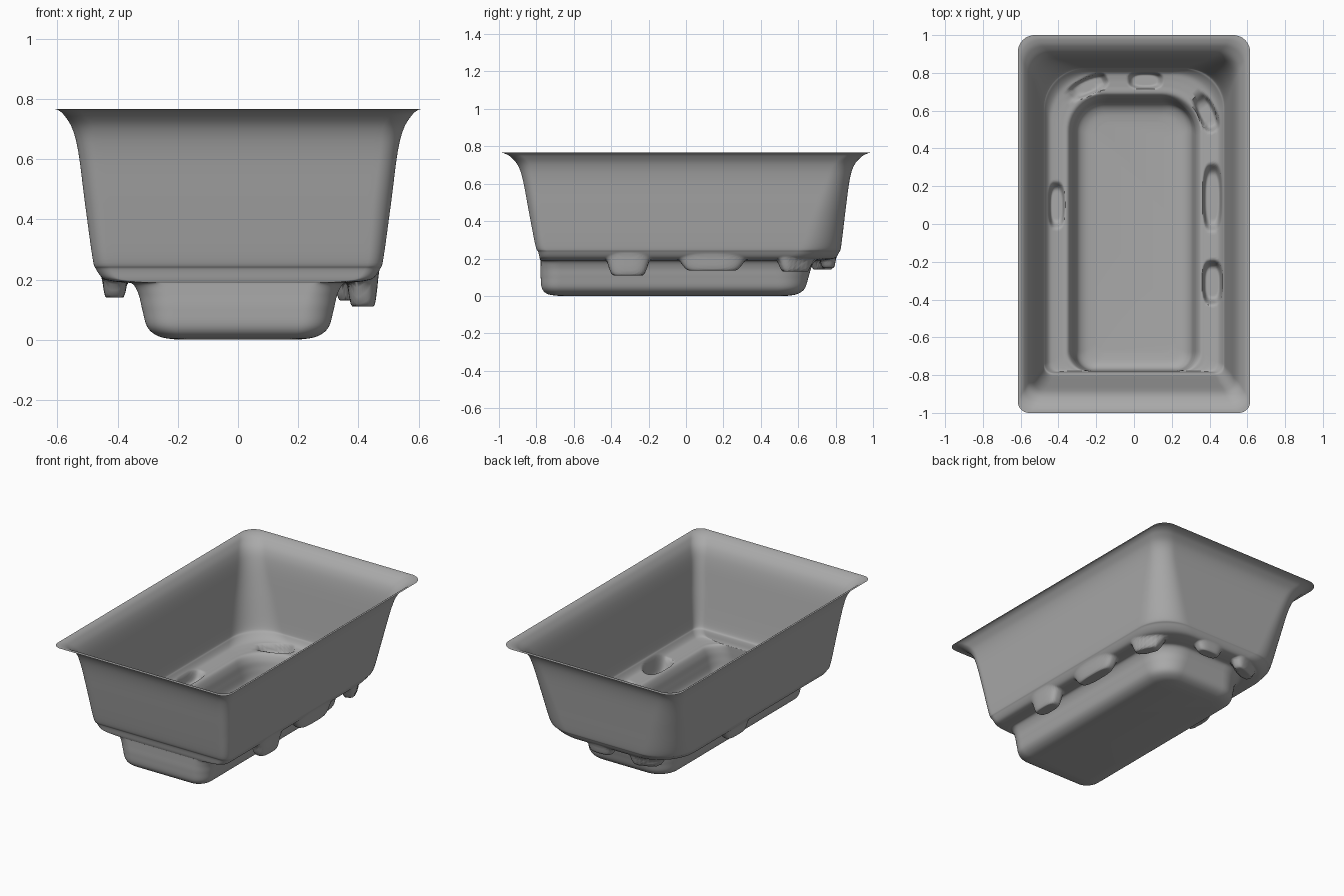
import bpy, bmesh, math
from mathutils import Vector

cube = bpy.data.objects.get("Cube")
if cube:
    bpy.data.objects.remove(cube, do_unlink=True)

grey = bpy.data.materials.new("moulded grey")
grey.use_nodes = True
colour = (0.4, 0.4, 0.4, 1)
grey.diffuse_color = colour
grey.node_tree.nodes["Principled BSDF"].inputs["Base Color"].default_value = colour

# Section outlines, bottom to rim: height, half width, front, back, front and back corner radius
SECTIONS = [
    (0, .2, -.68, .54, .05, .08),
    (.01, .26, -.74, .595, .07, .11),
    (.04, .3, -.77, .635, .09, .14),
    (.1, .318, -.777, .655, .1, .17),
    (.15, .33, -.777, .67, .1, .19),
    (.185, .35, -.777, .69, .1, .2),
    (.19, .38, -.778, .73, .08, .22),
    (.195, .42, -.78, .77, .06, .24),
    (.205, .45, -.783, .8, .05, .24),
    (.235, .472, -.79, .82, .05, .22),
    (.27, .483, -.805, .83, .05, .2),
    (.45, .508, -.84, .852, .06, .16),
    (.62, .53, -.872, .875, .06, .12),
    (.7, .55, -.9, .9, .07, .11),
    (.745, .577, -.94, .94, .07, .1),
    (.763, .598, -.975, .975, .07, .1),
    (.767, .615, -1, 1, .06, .09),
]

# Pockets pressed into the ledge: x, y, half sizes, turn in degrees, lowest z
POCKETS = [
    (.415, .14, .052, .185, 0, .135),
    (.385, .585, .05, .105, 25, .13),
    (.415, -.31, .055, .12, 0, .11),
    (-.24, .73, .11, .048, 24, .14),
    (.06, .76, .095, .045, 0, .15),
    (-.41, .1, .044, .125, 0, .14),
]


def smooth_sections(rows, steps):
    """Run a smooth spline through the section values."""
    out = []
    for i in range(len(rows) - 1):
        a, b, c, d = (rows[max(0, min(len(rows) - 1, i + k))] for k in (-1, 0, 1, 2))
        for s in range(steps):
            t = s / steps
            out.append([q + t * ((r - p) + t * ((2*p - 5*q + 4*r - e) + t * (3*q - p - 3*r + e))) / 2
                        for p, q, r, e in zip(a, b, c, d)])
    out.append(list(rows[-1]))
    return out


def outline(hx, front, back, rf, rb, corner=14):
    """Rounded rectangle, anticlockwise, with fixed point counts per side."""
    corners = [(hx - rf, front + rf, rf, -90, 110), (hx - rb, back - rb, rb, 0, 44),
               (rb - hx, back - rb, rb, 90, 110), (rf - hx, front + rf, rf, 180, 44)]
    arcs = []
    for cx, cy, r, start, _ in corners:
        angles = [math.radians(start + 90 * k / corner) for k in range(corner + 1)]
        arcs.append([Vector((cx + r * math.cos(a), cy + r * math.sin(a))) for a in angles])
    points = []
    for i, arc in enumerate(arcs):
        points += arc
        end, count = arcs[(i + 1) % 4][0], corners[i][4]
        points += [arc[-1].lerp(end, k / count) for k in range(1, count)]
    return points


def press(x, y, z):
    """Lower the ledge inside each pocket."""
    if not .165 < z < .23:
        return z
    for px, py, a, b, turn, low in POCKETS:
        c, s = math.cos(math.radians(turn)), math.sin(math.radians(turn))
        u, v = c * (x - px) + s * (y - py), c * (y - py) - s * (x - px)
        d = abs(u / a) ** 3 + abs(v / b) ** 3
        w = max(0, min(1, (1 - d) / .75))
        z += (low - z) * w * w * (3 - 2 * w)
    return z


# Tub shell, lofted as a single sheet
bm = bmesh.new()
rings = []
for z, *shape in smooth_sections(SECTIONS, 6):
    rings.append([bm.verts.new((p.x, p.y, press(p.x, p.y, z))) for p in outline(*shape)])
for low, high in zip(rings, rings[1:]):
    for i in range(len(low)):
        j = (i + 1) % len(low)
        bm.faces.new((low[i], low[j], high[j], high[i]))
bm.faces.new(list(reversed(rings[0])))

mesh = bpy.data.meshes.new("tub_shell")
bm.to_mesh(mesh)
bm.free()
mesh.materials.append(grey)
tub = bpy.data.objects.new("tub_shell", mesh)
bpy.context.collection.objects.link(tub)

bpy.ops.object.select_all(action='DESELECT')
tub.select_set(True)
bpy.context.view_layer.objects.active = tub
bpy.ops.object.shade_smooth_by_angle(angle=math.radians(60))
